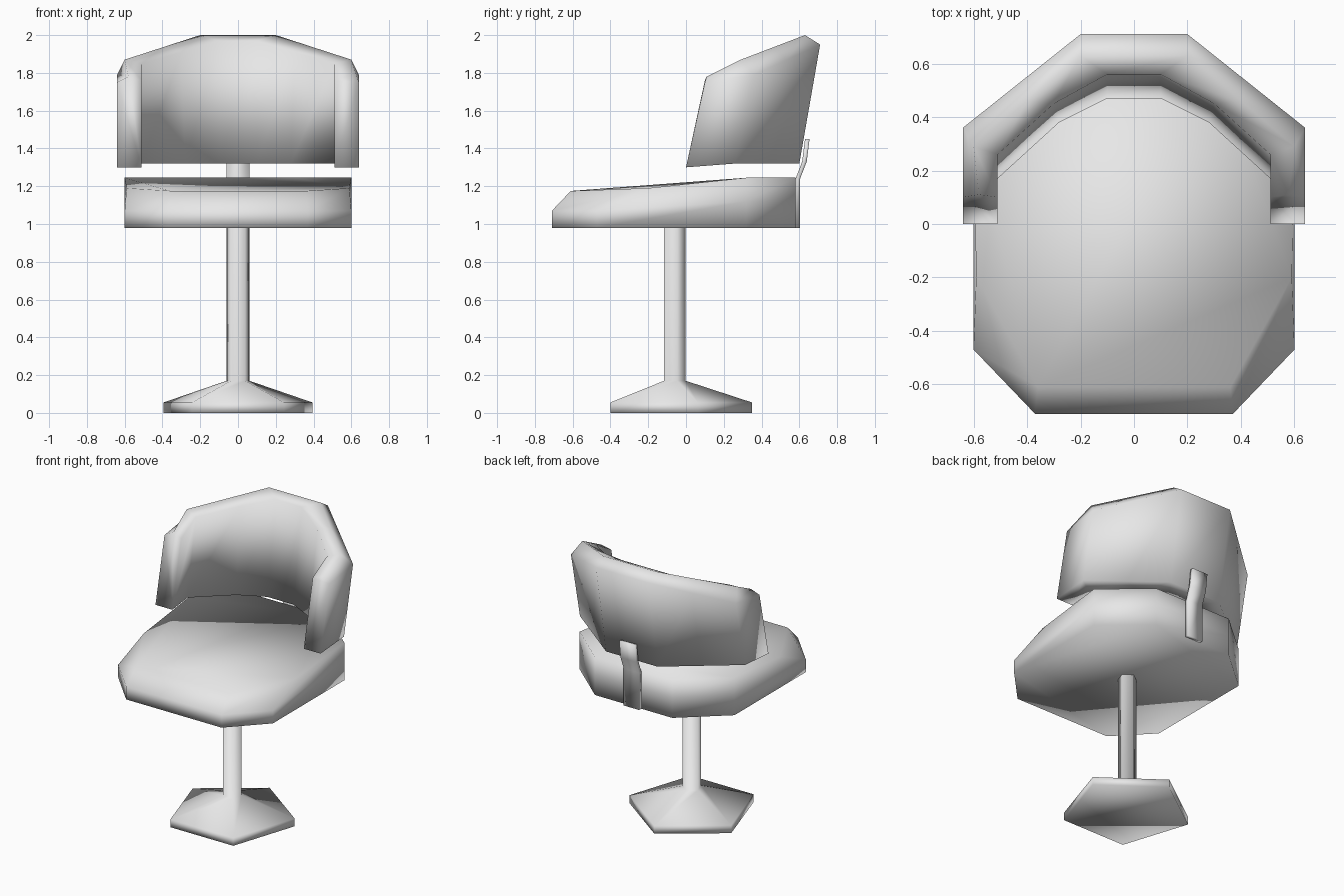
import bpy
import bmesh
from math import cos, sin, pi

cube = bpy.data.objects.get("Cube")
if cube:
    bpy.data.objects.remove(cube)

grey = bpy.data.materials.new("plain grey")
grey.use_nodes = True
grey.diffuse_color = (0.8, 0.8, 0.8, 1)
grey.node_tree.nodes["Principled BSDF"].inputs["Base Color"].default_value = (0.8, 0.8, 0.8, 1)


def loft(name, rings):
    """Skin a stack of closed rings, cap both ends and shade smooth."""
    bm = bmesh.new()
    loops = [[bm.verts.new(p) for p in ring] for ring in rings]
    n = len(loops[0])
    for a, b in zip(loops, loops[1:]):
        for i in range(n):
            j = (i + 1) % n
            bm.faces.new((a[i], a[j], b[j], b[i]))
    bm.faces.new(loops[0])
    bm.faces.new(loops[-1])
    bmesh.ops.recalc_face_normals(bm, faces=bm.faces)
    mesh = bpy.data.meshes.new(name)
    bm.to_mesh(mesh)
    bm.free()
    for face in mesh.polygons:
        face.use_smooth = True
    mesh.materials.append(grey)
    obj = bpy.data.objects.new(name, mesh)
    bpy.context.collection.objects.link(obj)
    return obj


def flip(points):
    return [(-x, y, z) for x, y, z in points]


# Five-sided foot running up into the post
def pentagon(radius, z):
    angles = [pi / 2 + i * 2 * pi / 5 for i in range(5)]
    return [(radius * cos(a), radius * sin(a) - 0.065, z) for a in angles]


loft("pedestal", [pentagon(0.415, 0), pentagon(0.415, 0.055),
                  pentagon(0.063, 0.17), pentagon(0.063, 1.0)])


# Eight-sided cushion, rounded over at the front and raised at the back
def cushion_ring(half):
    return half + flip(half)[::-1]


loft("seat", [
    cushion_ring([(0.37, -0.71, 0.98), (0.6, -0.47, 0.98), (0.6, 0.32, 0.98), (0.3, 0.58, 0.98)]),
    cushion_ring([(0.37, -0.71, 1.07), (0.6, -0.47, 1.07), (0.6, 0.32, 1.12), (0.3, 0.58, 1.12)]),
    cushion_ring([(0.36, -0.61, 1.175), (0.59, -0.2, 1.19), (0.6, 0.32, 1.245), (0.3, 0.58, 1.245)]),
])

# Wrap-around backrest: sections go outer bottom, outer top, crest, inner top, inner bottom
half_back = [
    [(0.64, 0, 1.3), (0.64, 0.1, 1.75), (0.58, 0.11, 1.78), (0.51, 0.1, 1.76), (0.51, 0, 1.3)],
    [(0.64, 0.26, 1.32), (0.64, 0.36, 1.79), (0.6, 0.29, 1.87), (0.51, 0.26, 1.85), (0.51, 0.17, 1.32)],
    [(0.42, 0.43, 1.32), (0.42, 0.535, 1.87), (0.4, 0.46, 1.935), (0.3, 0.45, 1.91), (0.28, 0.38, 1.32)],
    [(0.2, 0.6, 1.32), (0.2, 0.71, 1.95), (0.2, 0.63, 2), (0.1, 0.56, 1.97), (0.1, 0.47, 1.32)],
]
loft("backrest", half_back + [flip(s) for s in reversed(half_back)])

# Thin strap joining the seat to the backrest
strap_path = [(0.58, 0.98), (0.58, 1.24), (0.615, 1.33), (0.63, 1.45)]
loft("back_strap", [[(-0.06, y, z), (0.06, y, z), (0.06, y + 0.024, z), (-0.06, y + 0.024, z)]
                    for y, z in strap_path])
